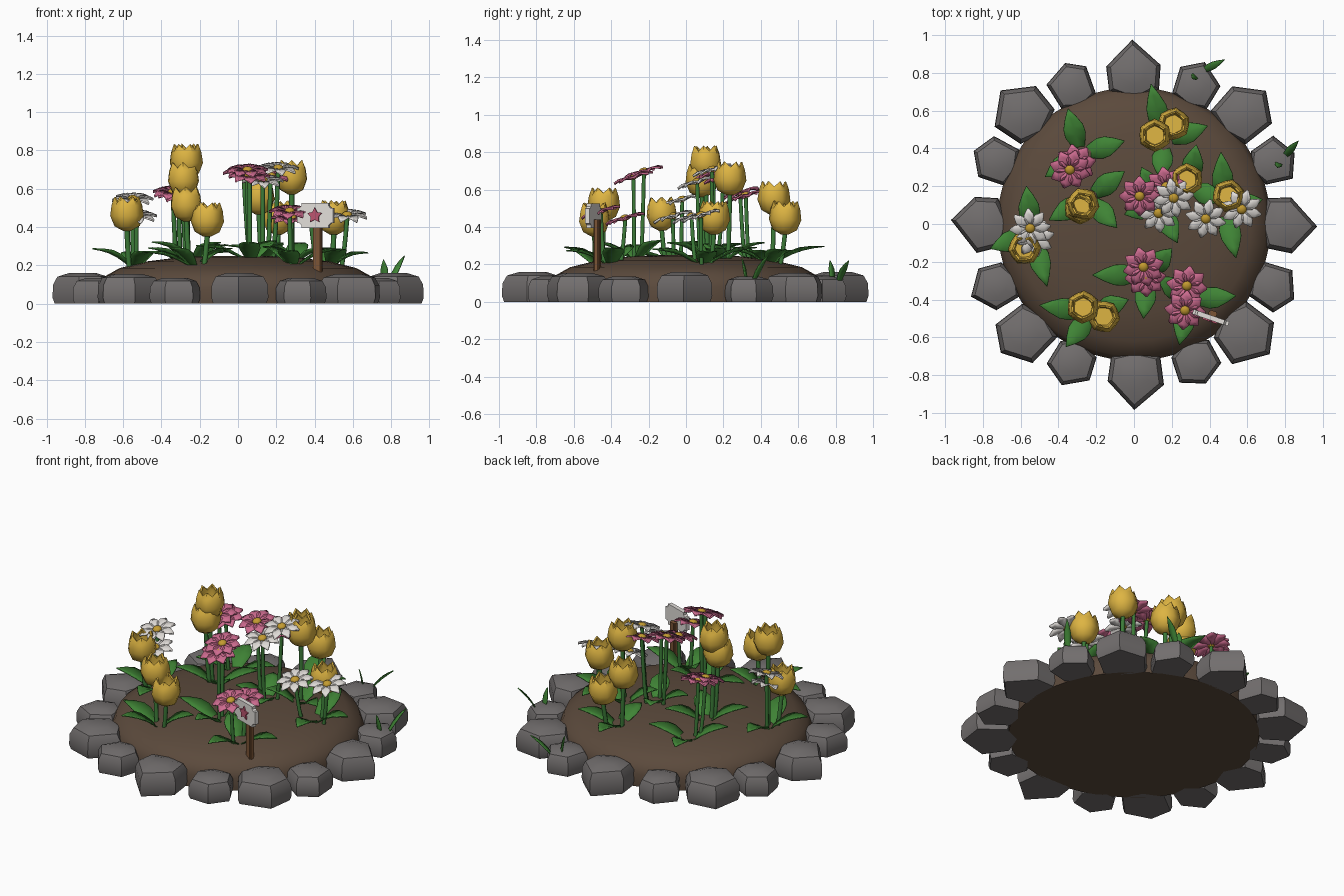
import bpy, bmesh, math, random
from mathutils import Vector, Matrix

if "Cube" in bpy.data.objects:
    bpy.data.objects.remove(bpy.data.objects["Cube"])
random.seed(4)


def mat(name, r, g, b):
    m = bpy.data.materials.new(name)
    m.diffuse_color = (r, g, b, 1)
    m.use_nodes = True
    m.node_tree.nodes["Principled BSDF"].inputs["Base Color"].default_value = m.diffuse_color
    return m


SOIL, STONE = mat("soil brown", .105, .068, .045), mat("stone grey", .17, .158, .157)
GREEN, LEAF = mat("stem green", .045, .2, .04), mat("leaf green", .05, .23, .036)
YELLOW, CENTRE = mat("tulip yellow", .73, .46, .055), mat("centre yellow", .55, .33, .03)
PINK, WHITE = mat("petal pink", .62, .15, .28), mat("petal white", .76, .73, .70)
WOOD, STAR = mat("wood brown", .2, .09, .036), mat("star pink", .5, .09, .16)


def finish(name, bm, material, angle=35, thick=0):
    bmesh.ops.recalc_face_normals(bm, faces=bm.faces)
    me = bpy.data.meshes.new(name)
    bm.to_mesh(me)
    bm.free()
    me.materials.append(material)
    ob = bpy.data.objects.new(name, me)
    bpy.context.collection.objects.link(ob)
    if thick:
        s = ob.modifiers.new("thickness", 'SOLIDIFY')
        s.thickness, s.offset = thick, 0
    bpy.ops.object.select_all(action='DESELECT')
    ob.select_set(True)
    bpy.context.view_layer.objects.active = ob
    bpy.ops.object.shade_smooth_by_angle(angle=math.radians(angle))
    return ob


def loft(bm, rings, caps=(True, True), closed=True):
    """Skin a list of equally long point rings."""
    vs = [[bm.verts.new(p) for p in ring] for ring in rings]
    n = len(vs[0])
    for a, b in zip(vs, vs[1:]):
        for i in range(n if closed else n - 1):
            j = (i + 1) % n
            bm.faces.new((a[i], a[j], b[j], b[i]))
    if caps[0]:
        bm.faces.new(vs[0][::-1])
    if caps[1]:
        bm.faces.new(vs[-1])


def frame(pos, normal):
    return Matrix.Translation(pos) @ Vector((0, 0, 1)).rotation_difference(Vector(normal)).to_matrix().to_4x4()


def polar(r, a, z=0):
    return Vector((r * math.cos(a), r * math.sin(a), z))


# soil mound
PROFILE = [(.72, 0), (.725, .08), (.7, .14), (.62, .185), (.48, .22), (.3, .243), (.12, .25)]
bm = bmesh.new()
loft(bm, [[polar(r, math.tau * i / 40, z) for i in range(40)] for r, z in PROFILE])
finish("soil_mound", bm, SOIL, 60)


def soil(x, y):
    return .25 - .16 * (x * x + y * y)


# ring of sixteen stones: pointed cardinal, large diagonal, small in between
bm = bmesh.new()
for k in range(16):
    a = math.tau * k / 16
    if k % 4 == 0:
        dist, s, h, sh = .81, 1.03, .16, .03
    elif k % 2 == 0:
        dist, s, h, sh = .82, 1.02, .155, .07
    else:
        dist, s, h, sh = .80, .82, .135, .07
        a += .03 * (1 if k % 4 == 1 else -1)
    plan = [(.165, random.uniform(-.02, .02)), (sh, .145), (-.1, .125), (-.15, 0), (-.1, -.125), (sh, -.145)]
    plan = [(r + random.uniform(-.012, .012), t + random.uniform(-.01, .01)) for r, t in plan]
    rot = Matrix.Rotation(a, 4, 'Z')
    loft(bm, [[rot @ Vector((dist + r * s * f, t * s * f, z * h)) for r, t in plan]
              for f, z in [(.93, 0), (1, .2), (.98, .62), (.84, .88), (.45, 1)]])
finish("border_stones", bm, STONE, 40)

# flower heads: cluster base, then tulips, pink and white daisies, and leaf tips
CLUSTERS = [
    ((.16, .44), [(.11, .47, .555), (.21, .53, .45)], [], [], [(.09, .74), (.39, .52), (.14, .24)]),
    ((-.28, .37), [], [(-.34, .29, .575), (-.31, .32, .56)], [], [(-.35, .61), (-.05, .44), (-.47, .25)]),
    ((-.24, .14), [(-.27, .105, .745), (-.285, .085, .65)], [], [], [(-.05, .28), (-.45, .02), (-.09, -.02)]),
    ((-.54, -.05), [(-.58, -.13, .47)], [], [(-.55, -.02, .54), (-.53, -.07, .45)],
     [(-.57, .2), (-.76, -.13), (-.46, -.33)]),
    ((.13, .11), [], [(.03, .15, .68), (.17, .2, .66)], [(.13, .06, .635), (.21, .14, .70)],
     [(-.05, .05), (.23, -.1), (.04, .3)]),
    ((.29, .2), [(.28, .235, .66)], [], [], [(.33, .42), (.13, .1), (.47, .12)]),
    ((.48, .09), [(.5, .15, .45)], [], [(.38, .03, .45), (.57, .08, .455)], [(.46, .38), (.54, -.18), (.68, .13)]),
    ((.07, -.27), [], [(.05, -.225, .69), (.06, -.28, .66)], [], [(-.22, -.27), (.05, -.5), (.2, -.13)]),
    ((.29, -.4), [], [(.28, -.325, .44), (.27, -.455, .475)], [], [(.54, -.38), (.24, -.64), (.13, -.28)]),
    ((-.22, -.47), [(-.27, -.44, .52), (-.16, -.49, .44)], [], [], [(-.5, -.43), (-.36, -.65), (-.03, -.4)]),
]
tulips, pinks, whites, centres, stems, leaves = (bmesh.new() for _ in range(6))


def stem(base, top, r=.014):
    """Six-sided stalk from the soil, bending gently to the head."""
    rings = []
    for t in (0, .33, .67, 1):
        p = base.lerp(top, t)
        p.xy = base.xy.lerp(top.xy, t ** .7)
        rings.append([p + polar(r, math.tau * i / 6) for i in range(6)])
    loft(stems, rings)


def tulip(pos, normal):
    m = frame(pos, normal) @ Matrix.Rotation(random.uniform(0, 1), 4, 'Z')
    prof = [(.02, -.09, 0), (.066, -.065, 0), (.088, -.01, 0), (.08, .045, 0), (.064, .09, .03),
            (.054, .085, .03), (.06, .03, 0), (.05, -.04, 0)]
    loft(tulips, [[m @ polar(r * (.92 if i % 2 else 1), math.tau * i / 12, z - (d if i % 2 else 0))
                   for i in range(12)] for r, z, d in prof])


def daisy(bm, pos, normal, width):
    m = frame(pos, normal) @ Matrix.Rotation(random.uniform(0, 1), 4, 'Z')
    for k in range(8):
        mk = m @ Matrix.Rotation(math.tau * k / 8, 4, 'Z')
        rows = [(.012, .01, 0), (.05, width, .008), (.078, width * .9, .008), (.108, .005, -.002)]
        loft(bm, [[mk @ Vector((x, w * s, z + (.007 if s else 0))) for s in (-1, 0, 1)] for x, w, z in rows],
             (False, False), False)
    bmesh.ops.create_icosphere(centres, subdivisions=2, radius=.027,
                               matrix=m @ Matrix.Translation((0, 0, .01)) @ Matrix.Diagonal((1, 1, .65, 1)))


def leaf(base, tip, width, lift):
    """Folded pointed blade rising from base to tip."""
    d = tip - base
    side = Vector((-d.y, d.x, 0)).normalized()
    rings = []
    for t, w in [(0, .2), (.2, .65), (.42, 1), (.6, .95), (.8, .55), (1, .02)]:
        p = base.lerp(tip, t) + Vector((0, 0, lift * math.sin(math.pi * t)))
        rings.append([p + side * width * w * s + Vector((0, 0, .25 * width * w * abs(s))) for s in (-1, 0, 1)])
    loft(leaves, rings, (False, False), False)


for base, tul, pink, white, tips in CLUSTERS:
    c = Vector((*base, soil(*base) - .03))
    for heads, kind in ((tul, 't'), (pink, 'p'), (white, 'w')):
        for h in heads:
            top = Vector(h)
            foot = c.lerp(top, .65)
            foot.z = soil(foot.x, foot.y) - .03
            lean = (top - foot) * .5
            if kind == 't':
                stem(foot, top - Vector((0, 0, .08)))
                tulip(top, (lean.x, lean.y, .4))
            else:
                stem(foot, top - Vector((0, 0, .006)), .012)
                daisy(pinks if kind == 'p' else whites, top, (lean.x, -.3 + lean.y, 1),
                      .034 if kind == 'p' else .027)
    for x, y in tips:
        t = Vector((x, y, c.z + random.uniform(.08, .12)))
        leaf(c, t, .056, .025)

# grass tufts among the right-hand stones
for x, y, z, tx, ty, tz in [(.77, .33, .06, .76, .30, .23), (.78, .34, .06, .87, .44, .25),
                            (.33, .79, .06, .31, .77, .22), (.34, .80, .06, .48, .87, .22)]:
    leaf(Vector((x, y, z)), Vector((tx, ty, tz)), .02, .015)

finish("tulip_heads", tulips, YELLOW, 50)
finish("pink_petals", pinks, PINK, 40, .008)
finish("white_petals", whites, WHITE, 40, .008)
finish("daisy_centres", centres, CENTRE, 60)
finish("flower_stems", stems, GREEN, 70)
finish("leaves", leaves, LEAF, 30, .006)

# sign: post, rounded board and star plate, all turned a little
turn = Matrix.Translation((.41, -.485, 0)) @ Matrix.Rotation(math.radians(-19), 4, 'Z')


def box(name, size, centre, material, bevel, axis):
    bm = bmesh.new()
    bmesh.ops.create_cube(bm, size=1, matrix=Matrix.Translation(centre) @ Matrix.Diagonal((*size, 1)))
    edges = [e for e in bm.edges if abs((e.verts[0].co - e.verts[1].co).normalized()[axis]) > .9]
    bmesh.ops.bevel(bm, geom=edges, offset=bevel, segments=3, affect='EDGES')
    bm.transform(turn)
    return finish(name, bm, material)


box("sign_post", (.045, .03, .3), (.003, .012, .29), WOOD, .006, 2)
box("sign_board", (.2, .026, .13), (0, -.012, .46), WHITE, .025, 1)
bm = bmesh.new()
pts = [polar(.042 if i % 2 == 0 else .022, math.pi / 2 + math.tau * i / 10) for i in range(10)]
loft(bm, [[turn @ Vector((p.x, y, .46 + p.y)) for p in pts] for y in (-.024, -.033)])
finish("sign_star", bm, STAR)
